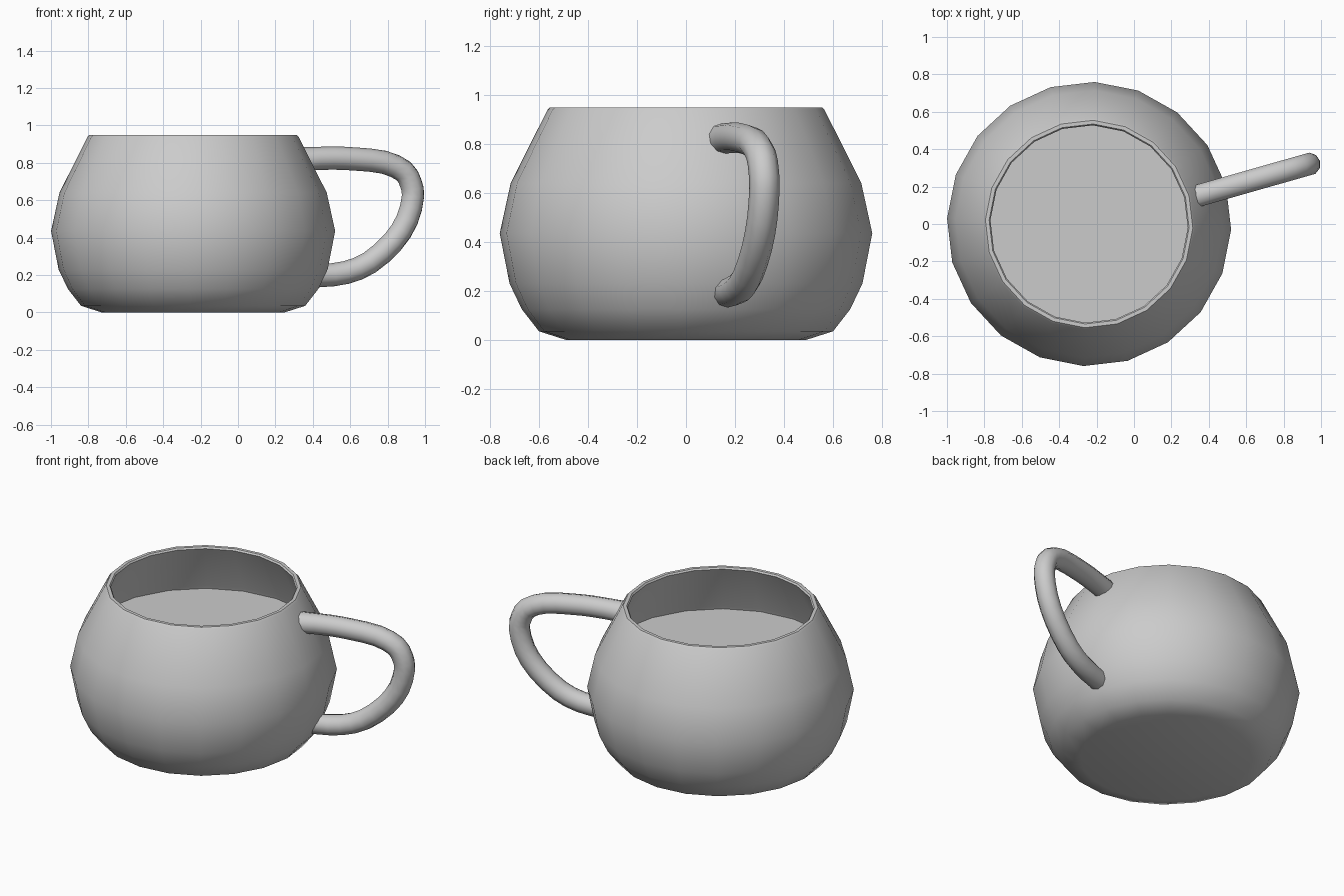
import bpy, bmesh, math
from mathutils import Vector

cube = bpy.data.objects.get("Cube")
if cube:
    bpy.data.objects.remove(cube, do_unlink=True)

CENTRE = Vector((-0.24, 0, 0))
SIDES = 20
TURN = math.radians(-2.3)

grey = bpy.data.materials.new("grey glaze")
grey.use_nodes = True
COLOUR = (0.6, 0.6, 0.6, 1)
grey.diffuse_color = COLOUR
grey.node_tree.nodes["Principled BSDF"].inputs["Base Color"].default_value = COLOUR


def finish(bm, name, angle):
    bmesh.ops.recalc_face_normals(bm, faces=bm.faces)
    mesh = bpy.data.meshes.new(name)
    bm.to_mesh(mesh)
    bm.free()
    mesh.materials.append(grey)
    obj = bpy.data.objects.new(name, mesh)
    bpy.context.collection.objects.link(obj)
    bpy.ops.object.select_all(action='DESELECT')
    obj.select_set(True)
    bpy.context.view_layer.objects.active = obj
    bpy.ops.object.shade_smooth_by_angle(angle=math.radians(angle))
    return obj


def bridge(bm, a, b):
    n = len(a)
    for i in range(n):
        bm.faces.new((a[i], a[(i + 1) % n], b[(i + 1) % n], b[i]))


def ring(bm, radius, z):
    angles = [TURN + math.tau * i / SIDES for i in range(SIDES)]
    return [bm.verts.new(CENTRE + Vector((radius * math.cos(a), radius * math.sin(a), z)))
            for a in angles]


# Mug body: outer wall, rim and inner wall turned from one profile (radius, height)
outer = [(0.49, 0), (0.60, 0.035), (0.67, 0.125), (0.72, 0.23),
         (0.76, 0.435), (0.715, 0.64), (0.565, 0.938)]
inner = [(0.555, 0.948), (0.535, 0.948), (0.528, 0.938), (0.68, 0.635), (0.69, 0.6)]
bm = bmesh.new()
rings = [ring(bm, r, z) for r, z in outer + inner]
for a, b in zip(rings, rings[1:]):
    bridge(bm, a, b)
bm.faces.new(rings[0])
bm.faces.new(rings[-1])
finish(bm, "mug_body", 40)

# Drink surface
bm = bmesh.new()
bm.faces.new(ring(bm, 0.688, 0.615))
drink = finish(bm, "drink_surface", 30)
if drink.data.polygons[0].normal.z < 0:
    drink.data.flip_normals()


def wall_radius(z):
    for (r0, z0), (r1, z1) in zip(outer, outer[1:]):
        if z0 <= z <= z1:
            return r0 + (r1 - r0) * (z - z0) / (z1 - z0)
    return outer[-1][0]


# Handle: round tube along a smooth path (distance from body axis, height)
path = [(0.62, 0.82), (0.77, 0.825), (0.90, 0.82), (1.06, 0.803), (1.17, 0.755),
        (1.21, 0.69), (1.222, 0.62), (1.19, 0.495), (1.11, 0.375),
        (0.98, 0.265), (0.85, 0.213), (0.70, 0.193)]
pts = [Vector(p) for p in path]
ends = [2 * pts[0] - pts[1]] + pts + [2 * pts[-1] - pts[-2]]
line = []
for p0, p1, p2, p3 in zip(ends, ends[1:], ends[2:], ends[3:]):
    mid = (9 * (p1 + p2) - p0 - p3) / 16
    line += [p1, mid]
line.append(pts[-1])

swing = math.radians(15.9)
out = Vector((math.cos(swing), math.sin(swing), 0))
side = Vector((-out.y, out.x, 0))
foot = CENTRE + Vector((0, -0.015, 0))
TUBE = 0.062
TUBE_SIDES = 10
bm = bmesh.new()
rings = []
for i, p in enumerate(line):
    tangent = (line[min(i + 1, len(line) - 1)] - line[max(i - 1, 0)]).normalized()
    loop = []
    for k in range(TUBE_SIDES):
        a = math.tau * k / TUBE_SIDES
        u = TUBE * math.cos(a)
        r, z = p.x - tangent.y * u, p.y + tangent.x * u
        # the two ends are cut to the slope of the body
        if i in (0, len(line) - 1):
            r = wall_radius(z) - 0.015
        loop.append(bm.verts.new(foot + out * r + side * TUBE * math.sin(a) + Vector((0, 0, z))))
    rings.append(loop)
for a, b in zip(rings, rings[1:]):
    bridge(bm, a, b)
bm.faces.new(rings[0])
bm.faces.new(rings[-1])
finish(bm, "handle", 50)
